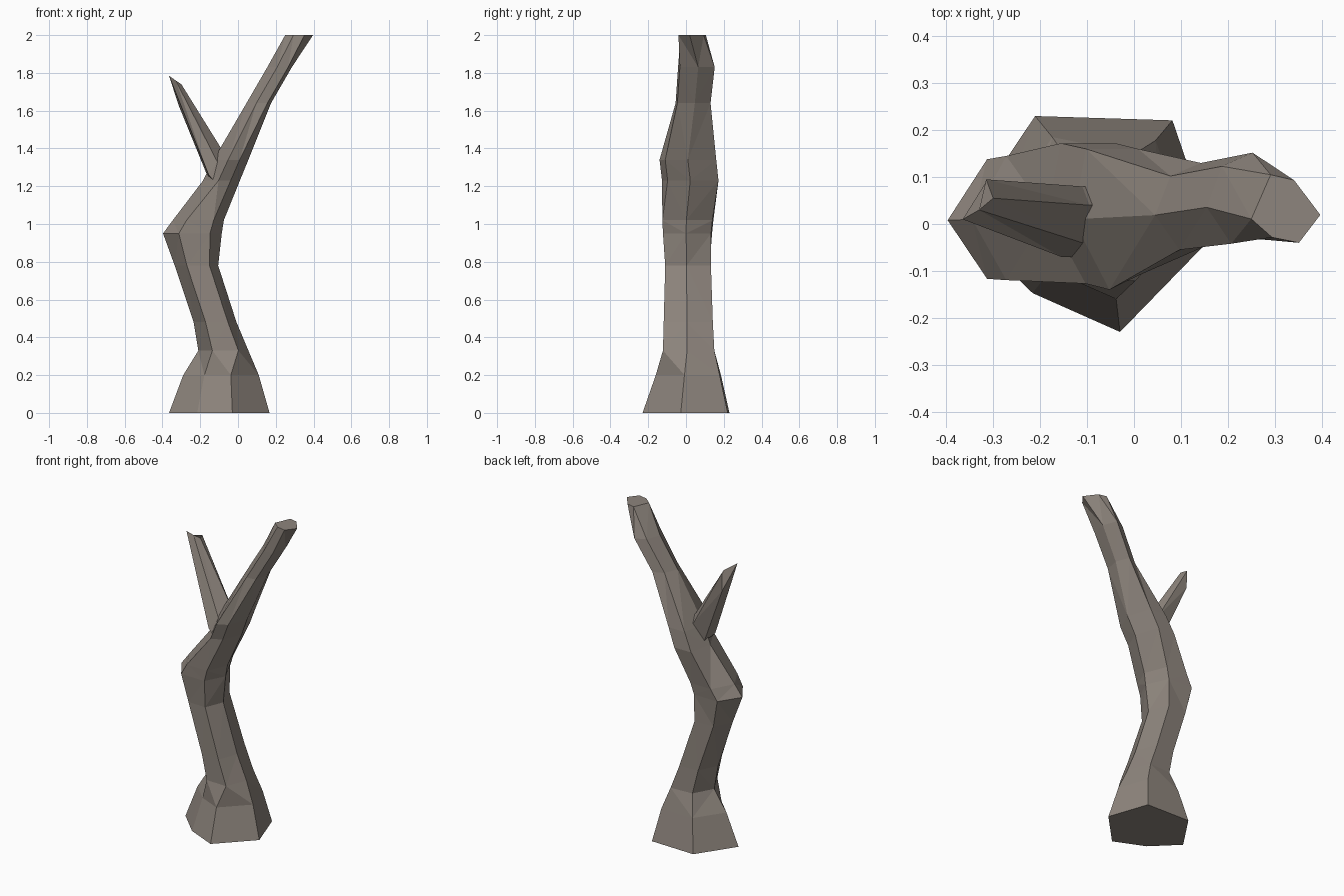
import bpy, bmesh
from mathutils import Vector

if "Cube" in bpy.data.objects:
    bpy.data.objects.remove(bpy.data.objects["Cube"])

# Six-sided cross-sections inside a unit box: left, front-left, front-right, right, back-right, back-left
FOOT = [(0, .50), (.28, .18), (.63, 0), (1, .44), (.84, .98), (.29, 1)]
CALF = [(0, .52), (.28, .02), (.80, 0), (1, .47), (.80, 1), (.25, .97)]
ELBOW = [(0, .50), (.27, .02), (.80, 0), (1, .47), (.80, .98), (.27, 1)]
LIMB = [(0, .50), (.42, 0), (.75, .10), (1, .50), (.75, 1), (.15, 1)]
FORK = [(0, .40), (.40, 0), (.85, .05), (1, .55), (.75, 1), (.25, .85)]
TIP = [(0, .35), (.30, .08), (.69, 0), (1, .41), (.62, .92), (.28, 1)]

bark = bpy.data.materials.new("bark")
bark.diffuse_color = (.27, .235, .205, 1)
bark.use_nodes = True
bark.node_tree.nodes["Principled BSDF"].inputs["Base Color"].default_value = bark.diffuse_color


def section(shape, z, x0, x1, y0, y1):
    return [Vector((x0 + u * (x1 - x0), y0 + v * (y1 - y0), z)) for u, v in shape]


def loft(name, rings):
    """Skin a list of equal rings into a closed flat-shaded solid."""
    bm = bmesh.new()
    loops = [[bm.verts.new(p) for p in ring] for ring in rings]
    n = len(loops[0])
    for a, b in zip(loops, loops[1:]):
        for i in range(n):
            j = (i + 1) % n
            bm.faces.new((a[i], a[j], b[j], b[i]))
    bm.faces.new(loops[0][::-1])
    bm.faces.new(loops[-1])
    bmesh.ops.triangulate(bm, faces=[f for f in bm.faces if len(f.verts) == 4])
    bmesh.ops.recalc_face_normals(bm, faces=bm.faces)
    mesh = bpy.data.meshes.new(name)
    bm.to_mesh(mesh)
    bm.free()
    mesh.materials.append(bark)
    obj = bpy.data.objects.new(name, mesh)
    bpy.context.collection.objects.link(obj)
    return obj


# Crooked trunk: flared foot, elbow to the left, main limb rising to the right
loft("trunk", [
    section(FOOT, 0.00, -.365, .167, -.23, .23),
    section(FOOT, 0.20, -.29, .11, -.16, .185),
    section(CALF, 0.33, -.21, .055, -.122, .15),
    section(CALF, 0.48, -.235, -.008, -.118, .142),
    section(CALF, 0.78, -.335, -.105, -.11, .132),
    section(ELBOW, 0.95, -.397, -.086, -.122, .138),
    section(ELBOW, 1.02, -.345, -.075, -.125, .145),
    section(LIMB, 1.23, -.185, .01, -.127, .172),
    section(LIMB, 1.34, -.13, .055, -.14, .160),
    section(FORK, 1.64, .045, .175, -.055, .13),
    section(FORK, 1.83, .155, .285, -.042, .152),
    section(TIP, 2.00, .25, .397, -.04, .105),
])

# Broken side branch: buried root, wide base, split tip
base = [Vector(p) for p in [(-.155, -.07, 1.26), (-.11, -.04, 1.33), (-.095, .04, 1.41),
                            (-.11, .08, 1.37), (-.16, .05, 1.25)]]
tip = [Vector(p) for p in [(-.365, .01, 1.785), (-.33, .03, 1.76), (-.30, .055, 1.74),
                           (-.315, .095, 1.74), (-.315, .09, 1.63)]]
root = [p + Vector((.07, 0, -.08)) for p in base]
loft("side_branch", [root, base, tip])
